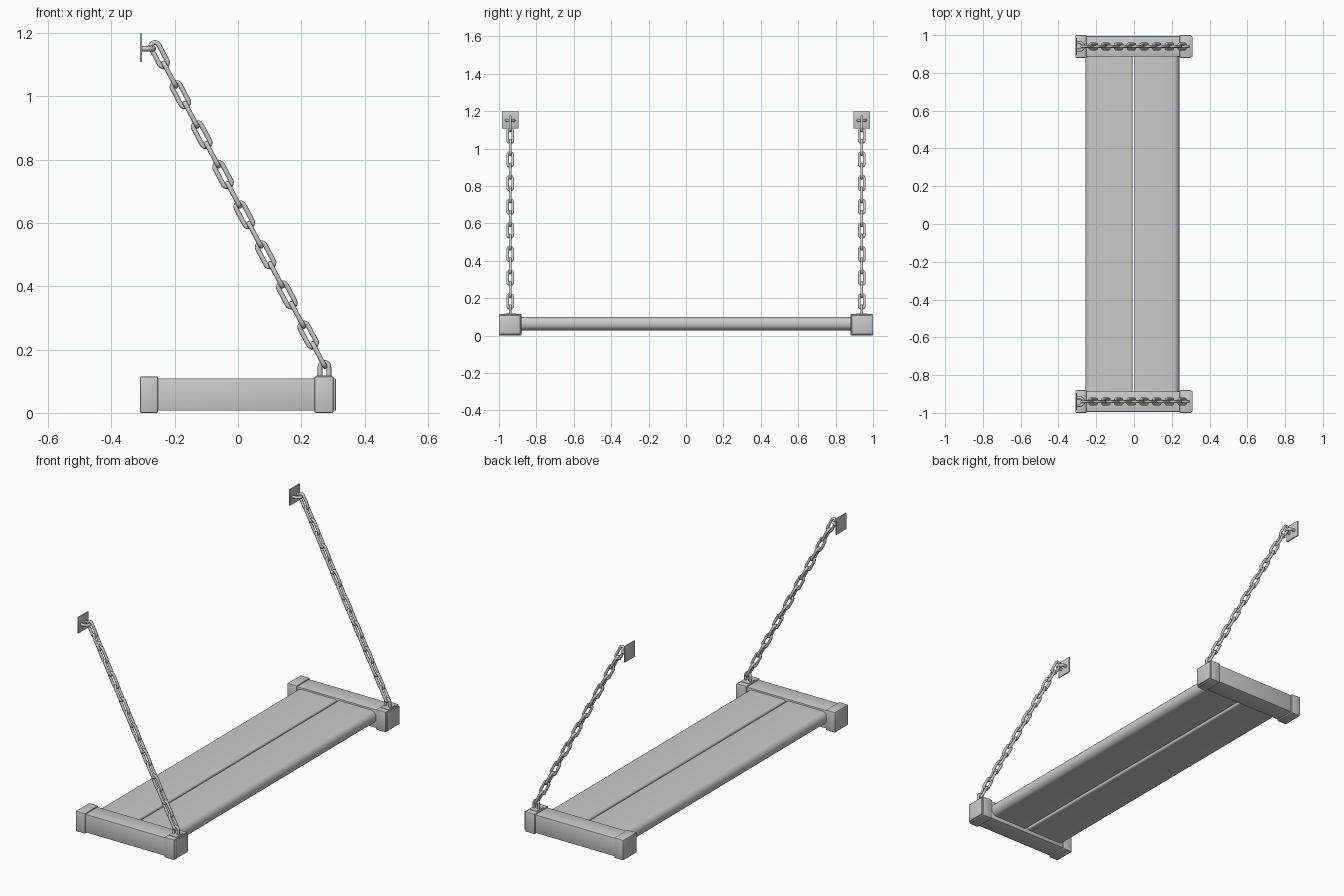
import bpy, bmesh, math
from mathutils import Vector

if "Cube" in bpy.data.objects:
    bpy.data.objects.remove(bpy.data.objects["Cube"])

END_Y = 0.94          # distance of the two end assemblies from the middle
TUBE = 0.0075         # chain wire radius


def smooth(ob, angle=35):
    bpy.ops.object.select_all(action='DESELECT')
    ob.select_set(True)
    bpy.context.view_layer.objects.active = ob
    bpy.ops.object.shade_smooth_by_angle(angle=math.radians(angle))


def box(name, lo, hi, bevel=0.0):
    bm = bmesh.new()
    bmesh.ops.create_cube(bm, size=1)
    lo, hi = Vector(lo), Vector(hi)
    for v in bm.verts:
        v.co = (lo + hi) / 2 + v.co * (hi - lo)
    if bevel:
        bmesh.ops.bevel(bm, geom=bm.edges[:], offset=bevel, segments=2,
                        profile=0.5, affect='EDGES')
    me = bpy.data.meshes.new(name)
    bm.to_mesh(me)
    bm.free()
    ob = bpy.data.objects.new(name, me)
    bpy.context.collection.objects.link(ob)
    smooth(ob)
    return ob


def wire(name, paths, radius, cyclic):
    """Round wire swept along each path, turned into one mesh."""
    cu = bpy.data.curves.new(name, 'CURVE')
    cu.dimensions = '3D'
    cu.bevel_depth = radius
    cu.bevel_resolution = 2
    cu.use_fill_caps = True
    for pts in paths:
        sp = cu.splines.new('POLY')
        sp.points.add(len(pts) - 1)
        for p, co in zip(sp.points, pts):
            p.co = (*co, 1)
        sp.use_cyclic_u = cyclic
    tmp = bpy.data.objects.new(name + "_path", cu)
    bpy.context.collection.objects.link(tmp)
    bpy.context.view_layer.update()
    me = bpy.data.meshes.new_from_object(
        tmp.evaluated_get(bpy.context.evaluated_depsgraph_get()))
    bpy.data.objects.remove(tmp)
    ob = bpy.data.objects.new(name, me)
    bpy.context.collection.objects.link(ob)
    smooth(ob, 50)
    return ob


def link_path(c, along, side, half_straight=0.028, r=0.0135):
    pts = []
    for sgn in (1, -1):
        for i in range(9):
            a = math.pi * i / 8
            pts.append(c + sgn * (along * (half_straight + r * math.sin(a))
                                  + side * r * math.cos(a)))
    return pts


def staple_path(base, out, side, leg, r):
    arc = [base + out * (leg + r * math.sin(math.pi * i / 10))
           + side * r * math.cos(math.pi * i / 10) for i in range(11)]
    return [base + side * r] + arc + [base - side * r]


def plank(name, x0, x1, r_left, r_right):
    """Seat board with rounded long edges, running along y."""
    z0, z1 = 0.028, 0.1
    prof = []
    for cx, cz, r, start in ((x1 - r_right, z1 - r_right, r_right, 0),
                             (x0 + r_left, z1 - r_left, r_left, 90),
                             (x0 + r_left, z0 + r_left, r_left, 180),
                             (x1 - r_right, z0 + r_right, r_right, 270)):
        for i in range(7):
            a = math.radians(start + 15 * i)
            prof.append((cx + r * math.cos(a), cz + r * math.sin(a)))
    bm = bmesh.new()
    f = bm.faces.new([bm.verts.new((x, -0.9, z)) for x, z in prof])
    ext = bmesh.ops.extrude_face_region(bm, geom=[f])
    bmesh.ops.translate(bm, vec=(0, 1.8, 0),
                        verts=[g for g in ext['geom'] if isinstance(g, bmesh.types.BMVert)])
    bmesh.ops.recalc_face_normals(bm, faces=bm.faces)
    me = bpy.data.meshes.new(name)
    bm.to_mesh(me)
    bm.free()
    ob = bpy.data.objects.new(name, me)
    bpy.context.collection.objects.link(ob)
    smooth(ob)


# Seat boards
plank("seat_board_back", -0.258, -0.008, 0.034, 0.01)
plank("seat_board_front", 0.002, 0.24, 0.01, 0.034)

X, Y, Z = Vector((1, 0, 0)), Vector((0, 1, 0)), Vector((0, 0, 1))
first, last = Vector((-0.249, 0, 1.1315)), Vector((0.2215, 0, 0.246))

for tag, s in (("left", -1), ("right", 1)):
    y = s * END_Y
    # End beam with a sleeve at each end
    box(tag + "_end_beam", (-0.305, y - 0.054, 0.007), (0.309, y + 0.054, 0.109), 0.002)
    box(tag + "_back_sleeve", (-0.31, y - 0.06, 0), (-0.252, y + 0.06, 0.115), 0.005)
    box(tag + "_front_sleeve", (0.241, y - 0.06, 0), (0.302, y + 0.06, 0.115), 0.005)
    # Lower staple on its small plate
    box(tag + "_staple_plate", (0.248, y - 0.03, 0.112), (0.297, y + 0.03, 0.118), 0.001)
    wire(tag + "_lower_staple",
         [staple_path(Vector((0.273, y, 0.11)), Z, X, 0.036, 0.014)], TUBE, False)
    # Wall plate and horizontal staple
    box(tag + "_wall_plate", (-0.31, y - 0.045, 1.108), (-0.303, y + 0.045, 1.198), 0.001)
    wire(tag + "_wall_staple",
         [staple_path(Vector((-0.305, y, 1.15)), X, Y, 0.018, 0.02)], 0.008, False)
    # Chain of alternating links
    step = (last - first) / 14
    d = step.normalized()
    flat = d.cross(Y)
    wire(tag + "_chain",
         [link_path(first + step * i + Y * y, d, Y if i % 2 else flat) for i in range(16)],
         TUBE, True)
